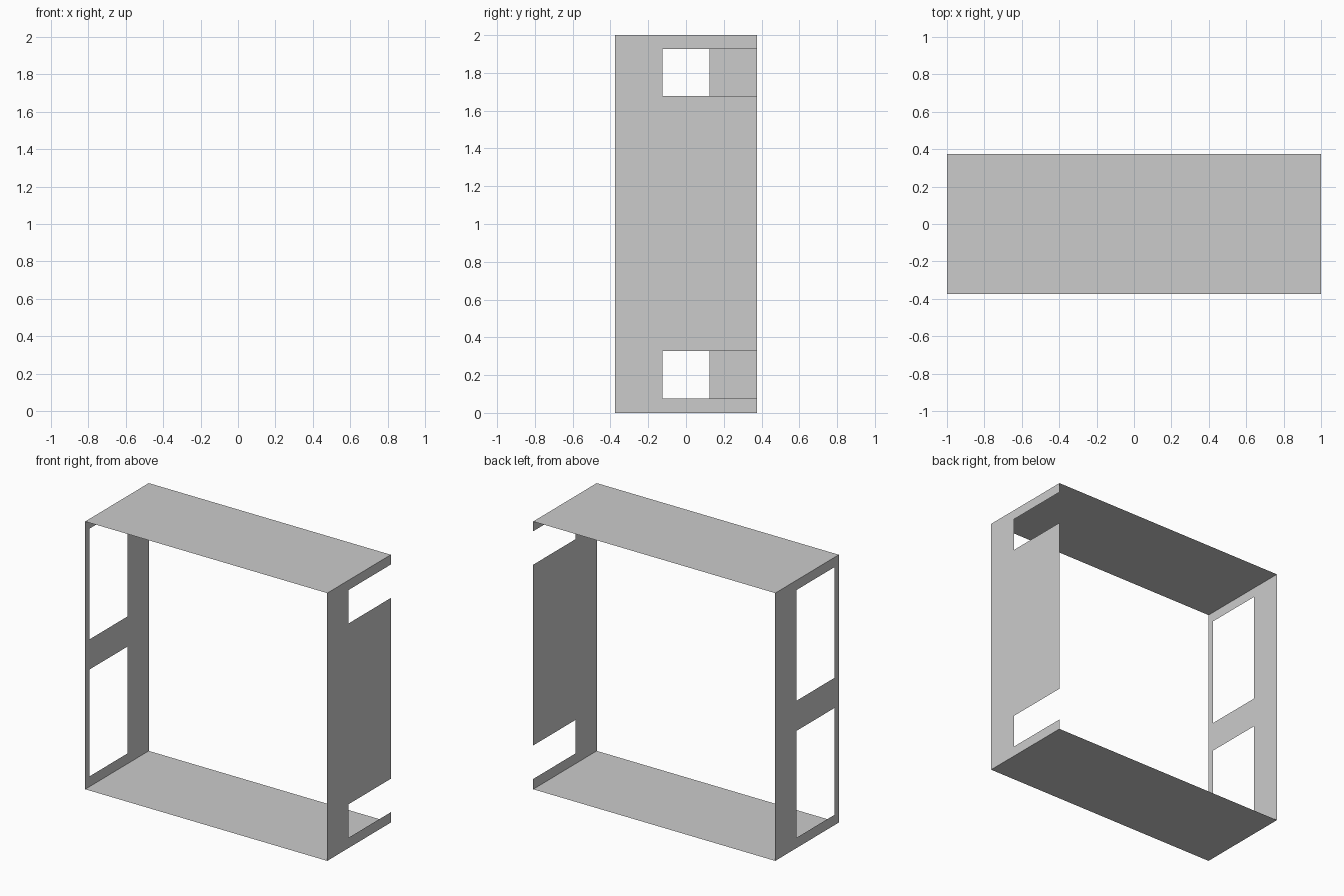
import bpy, bmesh

if "Cube" in bpy.data.objects:
    bpy.data.objects.remove(bpy.data.objects["Cube"])

W, D, H = 1.0, 0.375, 2.0   # half width, half depth, height


def sheet(name, us, vs, place, holes=(), flip=False):
    """Thin sheet made of grid cells; cells whose centre lies in a hole are left out."""
    bm = bmesh.new()
    for u0, u1 in zip(us, us[1:]):
        for v0, v1 in zip(vs, vs[1:]):
            cu, cv = (u0 + u1) / 2, (v0 + v1) / 2
            if any(a < cu < b and c < cv < d for a, b, c, d in holes):
                continue
            quad = [(u0, v0), (u1, v0), (u1, v1), (u0, v1)]
            if flip:
                quad.reverse()
            bm.faces.new([bm.verts.new(place(u, v)) for u, v in quad])
    bmesh.ops.remove_doubles(bm, verts=bm.verts[:], dist=1e-5)
    mesh = bpy.data.meshes.new(name)
    bm.to_mesh(mesh)
    bm.free()
    obj = bpy.data.objects.new(name, mesh)
    bpy.context.collection.objects.link(obj)
    return obj


# Top and bottom boards
sheet("top_board", [-W, W], [-D, D], lambda x, y: (x, y, H))
sheet("bottom_board", [-W, W], [-D, D], lambda x, y: (x, y, 0), flip=True)

# Right side with two notches open at the back edge
sheet("right_side", [-D, -0.125, D], [0, 0.077, 0.327, 1.677, 1.927, H],
      lambda y, z: (W, y, z),
      holes=[(-0.125, D, 0.077, 0.327), (-0.125, D, 1.677, 1.927)])

# Left side with two closed windows
sheet("left_side", [-D, -0.325, 0.125, D], [0, 0.077, 0.875, 1.1, 1.927, H],
      lambda y, z: (-W, y, z),
      holes=[(-0.325, 0.125, 0.077, 0.875), (-0.325, 0.125, 1.1, 1.927)], flip=True)
